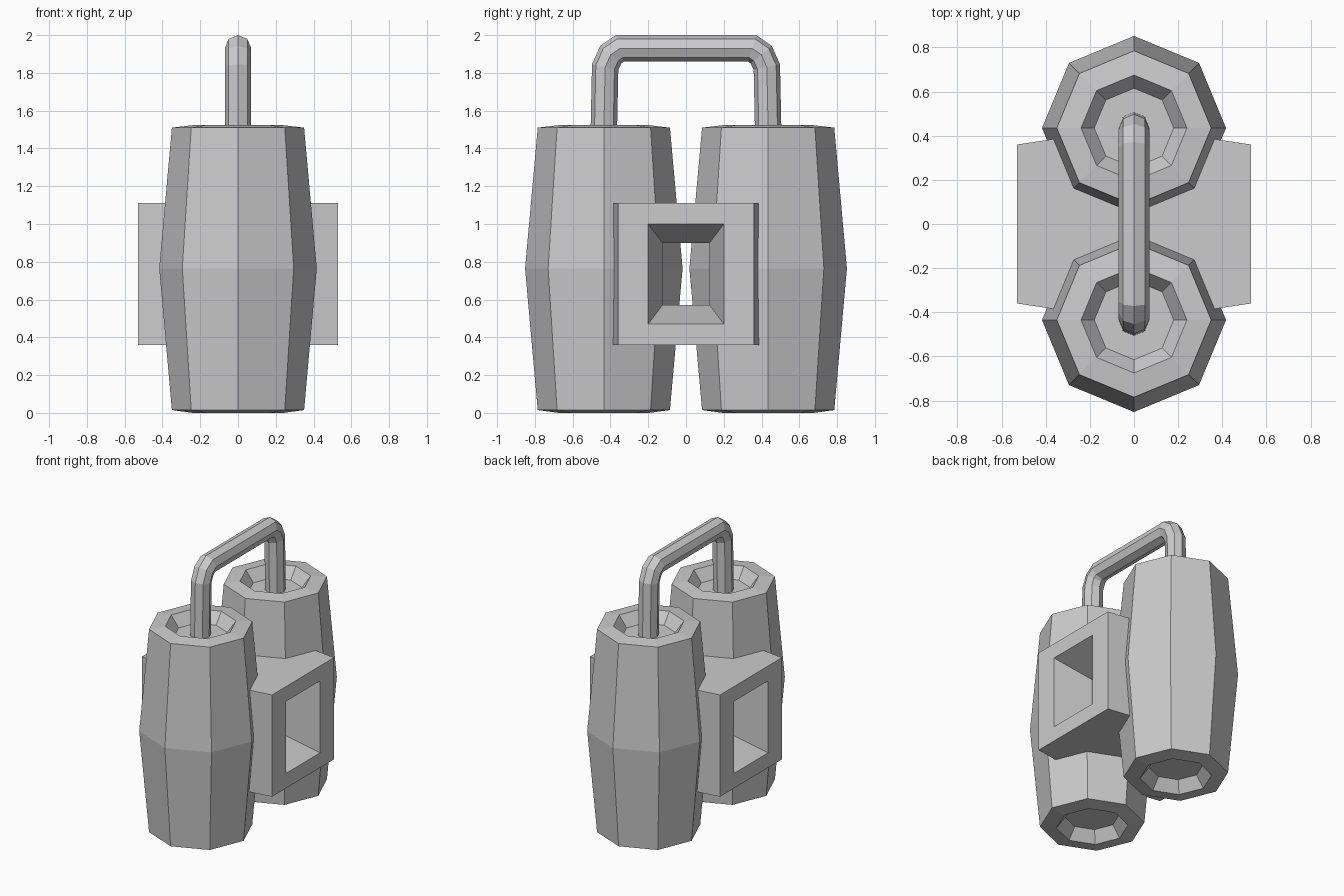
import bpy, bmesh
from math import sin, cos, pi
from mathutils import Vector

if "Cube" in bpy.data.objects:
    bpy.data.objects.remove(bpy.data.objects["Cube"])


def skin(name, rings, closed=False):
    """Join equal-sized rings of points with quads; cap the ends unless closed."""
    bm = bmesh.new()
    loops = [[bm.verts.new(p) for p in ring] for ring in rings]
    n = len(loops[0])
    pairs = list(zip(loops, loops[1:]))
    if closed:
        pairs.append((loops[-1], loops[0]))
    for a, b in pairs:
        for i in range(n):
            j = (i + 1) % n
            bm.faces.new((a[i], a[j], b[j], b[i]))
    if not closed:
        bm.faces.new(loops[0])
        bm.faces.new(loops[-1])
    bmesh.ops.recalc_face_normals(bm, faces=bm.faces)
    mesh = bpy.data.meshes.new(name)
    bm.to_mesh(mesh)
    bm.free()
    obj = bpy.data.objects.new(name, mesh)
    bpy.context.collection.objects.link(obj)
    return obj


# Two octagonal barrels with a dished recess at each end
profile = [(0.18, 0.08), (0.24, 0.0), (0.35, 0.015), (0.417, 0.765),
           (0.35, 1.51), (0.24, 1.523), (0.18, 1.443)]
for side, label in ((-1, "front_barrel"), (1, "back_barrel")):
    skin(label, [[(r * sin(k * pi / 4), side * 0.435 + r * cos(k * pi / 4), z)
                  for k in range(8)] for r, z in profile])

# Connecting block with a funnelled opening through it: (x, half width, half height)
sections = [(0.53, 0.36, 0.375), (0, 0.44, 0.375), (-0.53, 0.36, 0.375),
            (-0.53, 0.2, 0.265), (-0.27, 0.125, 0.165),
            (0.27, 0.125, 0.165), (0.53, 0.2, 0.265)]
skin("connecting_block",
     [[(x, sy * w, 0.735 + sz * h) for sy, sz in ((-1, -1), (1, -1), (1, 1), (-1, 1))]
      for x, w, h in sections], closed=True)

# Carrying handle: octagonal tube swept along a mirrored path in the YZ plane
half = [(0.437, 1.40), (0.428, 1.83), (0.398, 1.897), (0.35, 1.93)]
path = [Vector((0, -y, z)) for y, z in half] + [Vector((0, y, z)) for y, z in reversed(half)]
rings = []
for i, p in enumerate(path):
    before = (p - path[max(i - 1, 0)]).normalized()
    after = (path[min(i + 1, len(path) - 1)] - p).normalized()
    tangent = (before + after).normalized()
    normal = Vector((0, -tangent.z, tangent.y))
    mitre = 1 / max(tangent.dot(after), tangent.dot(before))
    rings.append([p + normal * (0.07 * mitre * cos(k * pi / 4))
                  + Vector((0.07 * sin(k * pi / 4), 0, 0)) for k in range(8)])
skin("handle", rings)
